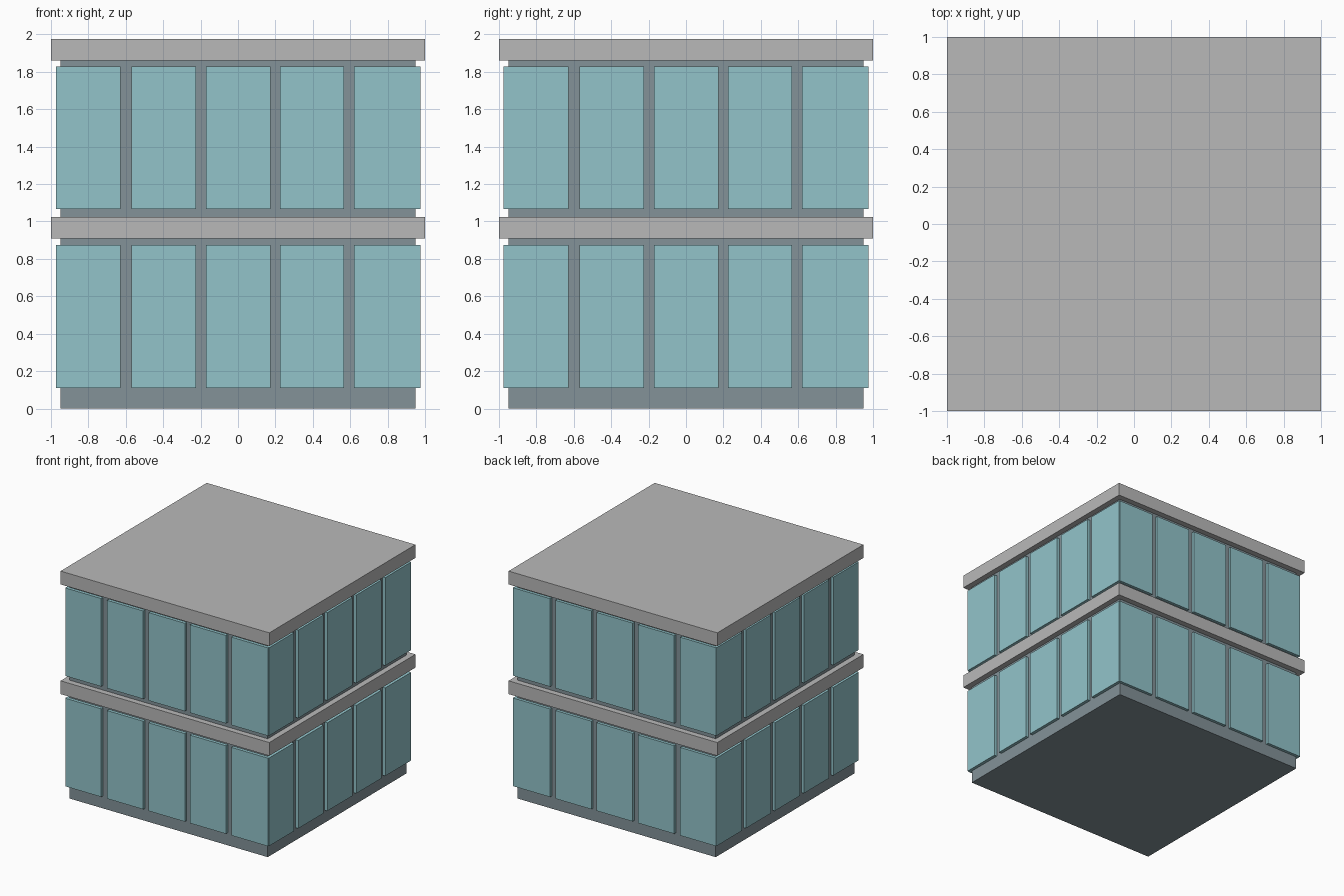
import bpy
from mathutils import Matrix, Vector
from math import pi

cube = bpy.data.objects.get("Cube")
if cube:
    bpy.data.objects.remove(cube, do_unlink=True)


def material(name, colour):
    mat = bpy.data.materials.new(name)
    mat.use_nodes = True
    mat.diffuse_color = (*colour, 1)
    mat.node_tree.nodes["Principled BSDF"].inputs["Base Color"].default_value = (*colour, 1)
    return mat


concrete = material("light_concrete", (0.485, 0.485, 0.485))
wall = material("slate_wall", (0.227, 0.287, 0.314))
glass = material("pale_teal_glass", (0.288, 0.552, 0.591))


def box(name, low, high, mat):
    """Box between two opposite corners."""
    low, high = Vector(low), Vector(high)
    bpy.ops.mesh.primitive_cube_add(size=1)
    obj = bpy.context.object
    obj.name = name
    size = high - low
    obj.data.transform(Matrix.Translation((low + high) / 2) @ Matrix.Diagonal((*size, 1)))
    obj.data.materials.append(mat)
    return obj


# Wall core and the two overhanging slabs
box("wall_core", (-0.95, -0.95, 0), (0.95, 0.95, 1.9), wall)
box("floor_slab", (-1, -1, 0.91), (1, 1, 1.025), concrete)
box("roof_slab", (-1, -1, 1.86), (1, 1, 1.975), concrete)

# Window panels: five per side on each storey
storeys = {"lower": (0.11, 0.873), "upper": (1.066, 1.828)}
spans = [(-0.97, -0.627), (-0.57, -0.224), (-0.172, 0.174), (0.224, 0.568), (0.62, 0.97)]
sides = {"front": (0, 0.977), "left": (1, 0.977), "back": (2, 0.975), "right": (3, 0.973)}

for side, (turns, depth) in sides.items():
    for storey, (bottom, top) in storeys.items():
        for i, (a, b) in enumerate(spans):
            # Back and right sides mirror the spacing so opposite panels line up
            if turns >= 2:
                a, b = -b, -a
            panel = box(f"{storey}_{side}_window_{i + 1}",
                        (a, -depth, bottom), (b, -0.94, top), glass)
            panel.data.transform(Matrix.Rotation(turns * pi / 2, 4, "Z"))
